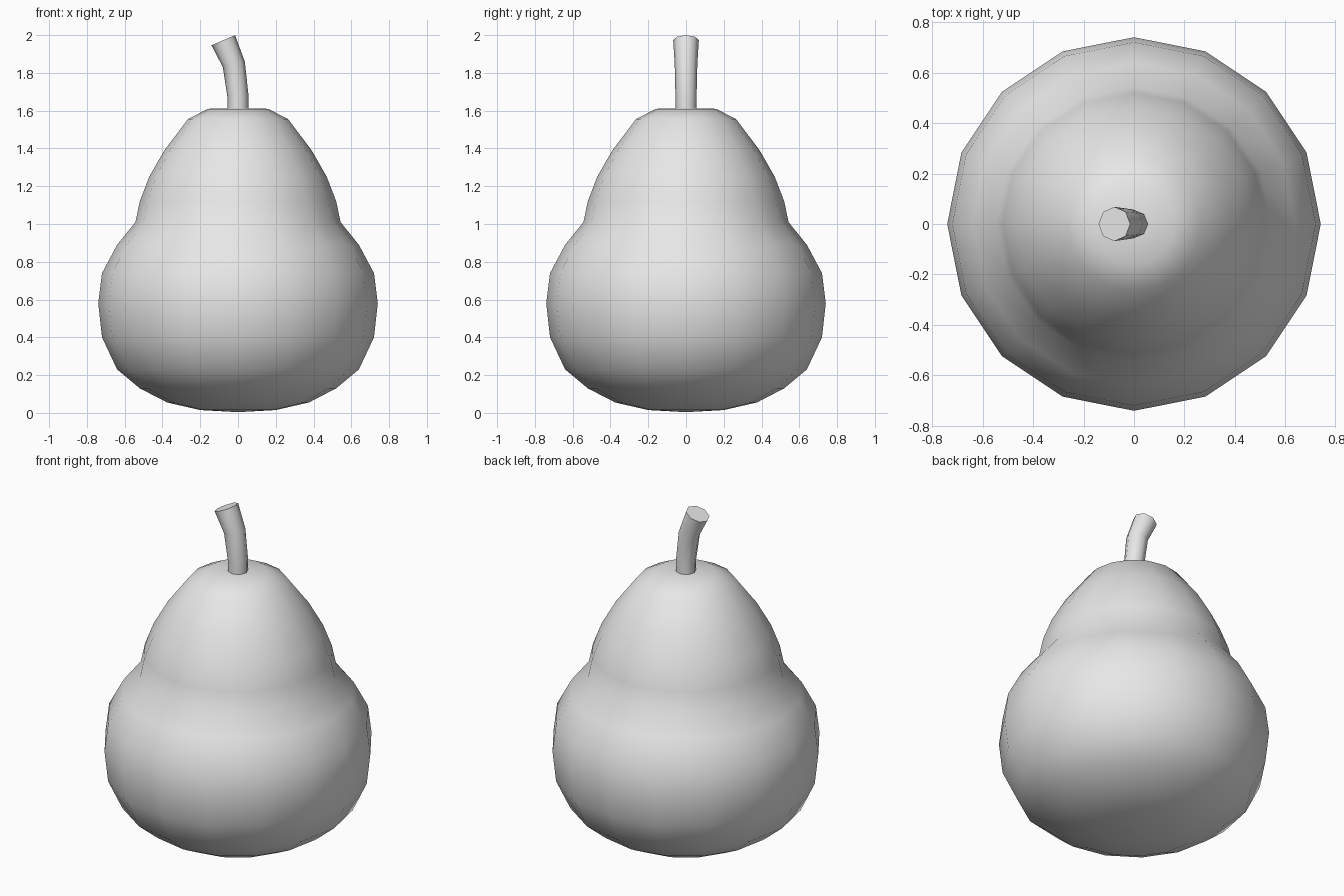
import bpy, bmesh
from math import pi, radians, sin, cos
from mathutils import Vector

cube = bpy.data.objects.get("Cube")
if cube:
    bpy.data.objects.remove(cube, do_unlink=True)

grey = bpy.data.materials.new("light grey")
grey.use_nodes = True
grey.diffuse_color = (0.8, 0.8, 0.8, 1)
grey.node_tree.nodes["Principled BSDF"].inputs["Base Color"].default_value = (0.8, 0.8, 0.8, 1)


def skin_rings(name, rings, sharp_angle):
    """Join rings of points into a closed tube with capped ends, smooth shaded."""
    bm = bmesh.new()
    loops = [[bm.verts.new(p) for p in ring] for ring in rings]
    for low, high in zip(loops, loops[1:]):
        for i in range(len(low)):
            j = (i + 1) % len(low)
            bm.faces.new((low[i], low[j], high[j], high[i]))
    bm.faces.new(loops[0][::-1])
    bm.faces.new(loops[-1])
    bmesh.ops.recalc_face_normals(bm, faces=bm.faces)
    mesh = bpy.data.meshes.new(name)
    bm.to_mesh(mesh)
    bm.free()
    mesh.materials.append(grey)
    obj = bpy.data.objects.new(name, mesh)
    bpy.context.collection.objects.link(obj)
    bpy.ops.object.select_all(action='DESELECT')
    obj.select_set(True)
    bpy.context.view_layer.objects.active = obj
    bpy.ops.object.shade_smooth_by_angle(angle=radians(sharp_angle))
    return obj


def ring(centre, radius, sides, tilt=0.0):
    """Circle of points, leaning towards -x by the tilt in degrees."""
    t = radians(tilt)
    across = Vector((cos(t), 0, sin(t)))
    points = []
    for i in range(sides):
        a = 2 * pi * i / sides
        points.append(Vector(centre) + radius * (cos(a) * across + sin(a) * Vector((0, 1, 0))))
    return points


# Fruit body: (radius, height) profile, wide belly and narrower neck
profile = [(0.02, 0.005), (0.2, 0.015), (0.375, 0.055), (0.52, 0.13), (0.64, 0.23),
           (0.72, 0.4), (0.74, 0.58), (0.72, 0.74), (0.64, 0.89), (0.543, 1.01),
           (0.52, 1.12), (0.47, 1.25), (0.39, 1.39), (0.265, 1.555), (0.16, 1.61),
           (0.02, 1.612)]
skin_rings("fruit_body", [ring((0, 0, z), r, 16) for r, z in profile], 80)

# Stem: tapered eight-sided stalk bending to the right
stalk = [(0, 1.58, 0.055, 0), (0, 1.675, 0.056, 4),
         (-0.022, 1.845, 0.06, 14), (-0.078, 1.973, 0.068, 23)]
skin_rings("stem", [ring((x, 0, z), r, 8, tilt) for x, z, r, tilt in stalk], 50)
